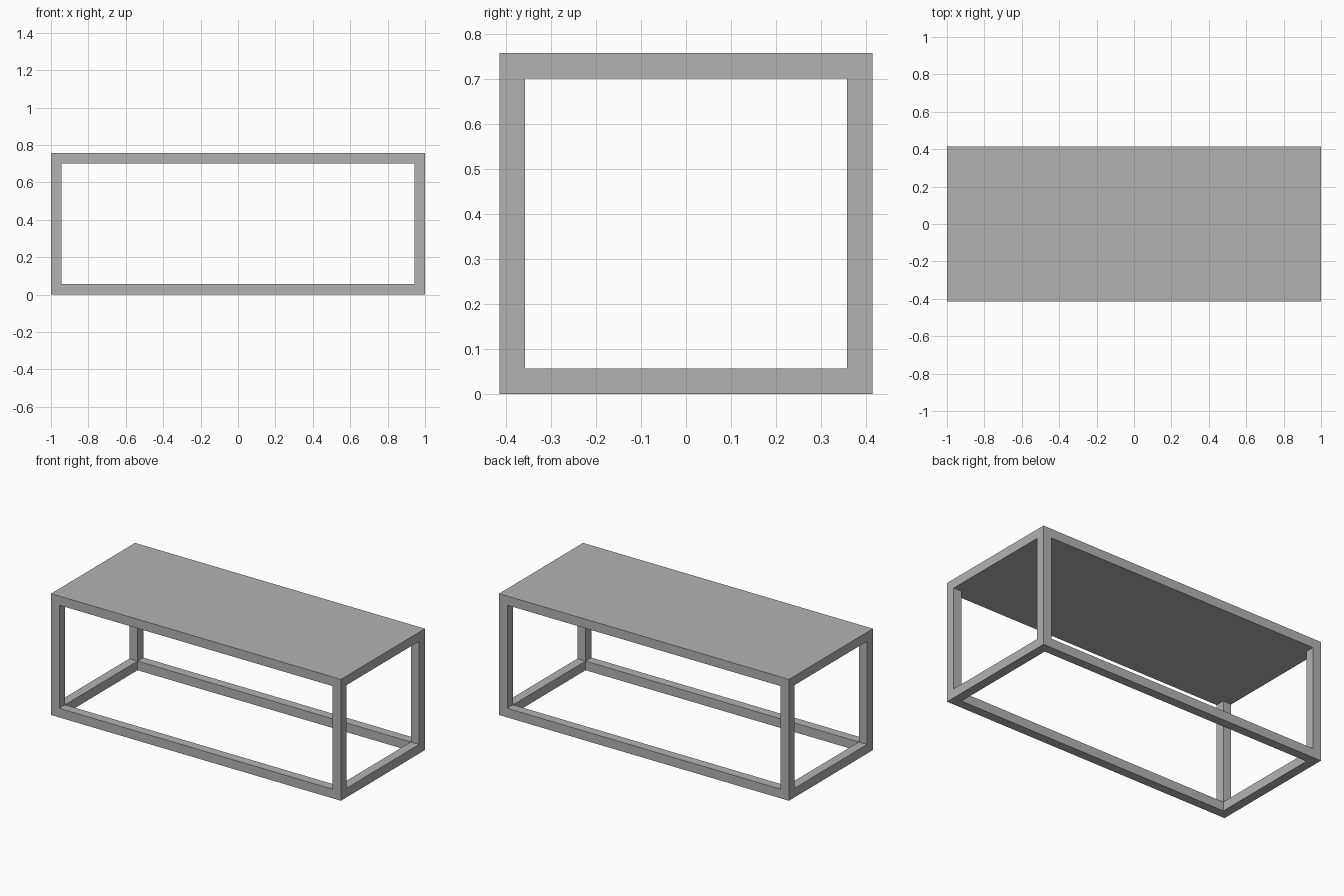
import bpy
import bmesh
from mathutils import Vector

if "Cube" in bpy.data.objects:
    bpy.data.objects.remove(bpy.data.objects["Cube"], do_unlink=True)

SIZE = Vector((2.0, 0.828, 0.757))  # overall width, depth, height
BAR = 0.057                         # thickness of legs, rails and top

# One plain grey for the whole table
grey = bpy.data.materials.new("plain_grey")
grey.use_nodes = True
colour = (0.45, 0.45, 0.45, 1.0)
grey.diffuse_color = colour
grey.node_tree.nodes["Principled BSDF"].inputs["Base Color"].default_value = colour

# Solid block standing on the ground
bm = bmesh.new()
bmesh.ops.create_cube(bm, size=1.0)
bmesh.ops.scale(bm, vec=SIZE, verts=bm.verts)
bmesh.ops.translate(bm, vec=(0, 0, SIZE.z / 2), verts=bm.verts)
bm.normal_update()

# Mitred openings in the four sides and the base, leaving legs and rails
openings = [f for f in bm.faces if f.normal.z < 0.5]
bmesh.ops.inset_individual(bm, faces=openings, thickness=BAR, use_even_offset=True)
bm.normal_update()
bmesh.ops.inset_individual(bm, faces=openings, thickness=0.0, depth=-BAR)
bmesh.ops.delete(bm, geom=openings, context='FACES')
bmesh.ops.remove_doubles(bm, verts=bm.verts, dist=0.001)

# Flat underside of the table top
rim = [e for e in bm.edges if e.is_boundary]
bmesh.ops.contextual_create(bm, geom=rim)
bmesh.ops.recalc_face_normals(bm, faces=bm.faces)

mesh = bpy.data.meshes.new("table_top_and_frame")
bm.to_mesh(mesh)
bm.free()
mesh.materials.append(grey)
table = bpy.data.objects.new("table_top_and_frame", mesh)
bpy.context.collection.objects.link(table)
